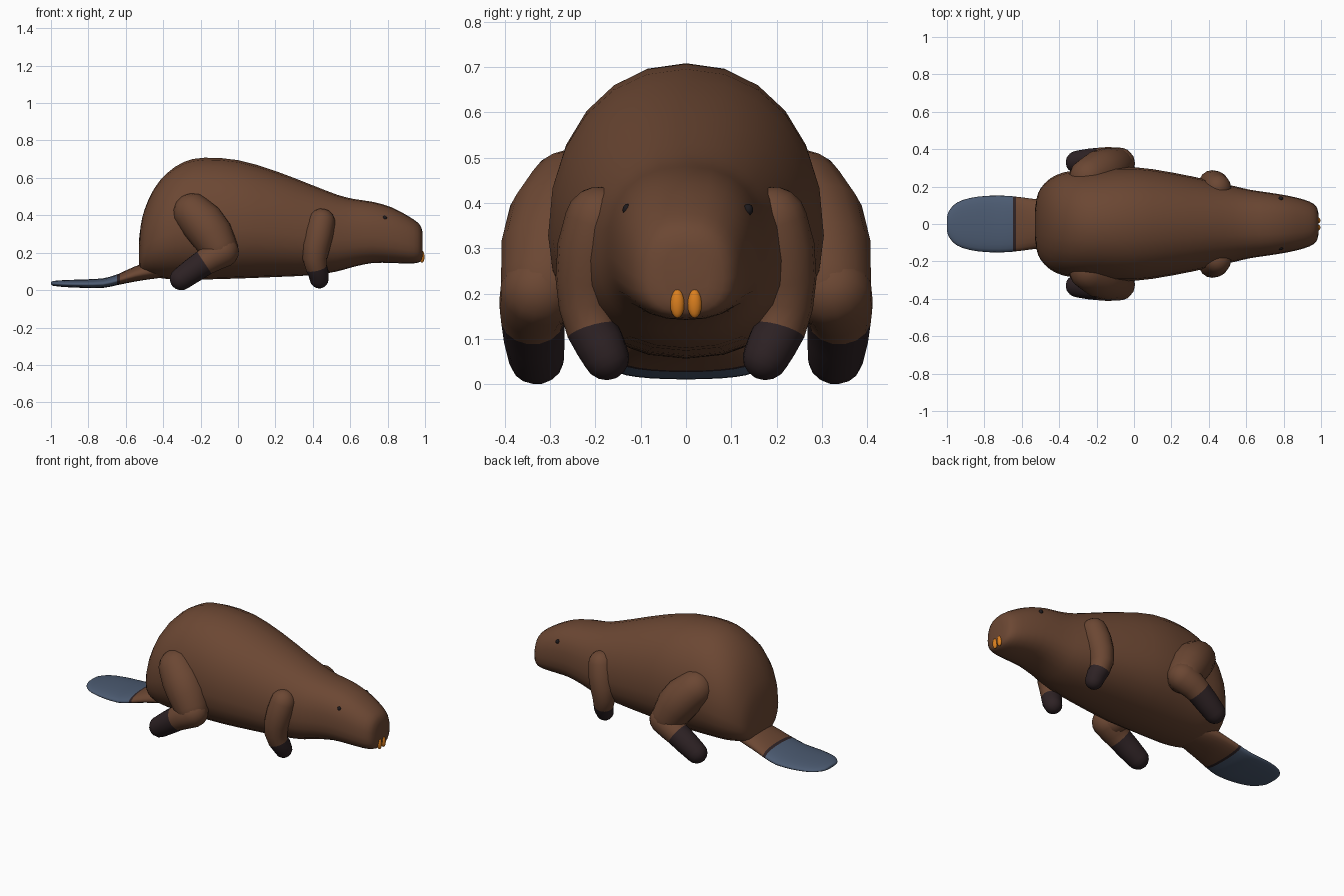
import bpy, bmesh, math
from mathutils import Vector

if "Cube" in bpy.data.objects:
    bpy.data.objects.remove(bpy.data.objects["Cube"])


def material(name, rgb):
    m = bpy.data.materials.new(name)
    m.diffuse_color = (*rgb, 1)
    m.use_nodes = True
    m.node_tree.nodes["Principled BSDF"].inputs["Base Color"].default_value = m.diffuse_color
    return m


BROWN = material("brown fur", (0.148, 0.063, 0.033))
DARK = material("dark paw", (0.027, 0.016, 0.018))
BLUE = material("slate tail", (0.071, 0.103, 0.165))
ORANGE = material("orange teeth", (0.70, 0.21, 0.013))
BLACK = material("black eye", (0.012, 0.01, 0.012))


def skin(name, rings, mats, pick=lambda i: 0):
    """Join rings of points into a closed smooth skin; pick gives each band's colour."""
    bm = bmesh.new()
    rows = [[bm.verts.new(p) for p in r] for r in rings]
    n = len(rows[0])
    for i, (a, b) in enumerate(zip(rows, rows[1:])):
        for k in range(n):
            f = bm.faces.new((a[k], a[(k + 1) % n], b[(k + 1) % n], b[k]))
            f.material_index = pick(i)
    bm.faces.new(rows[0]).material_index = pick(0)
    bm.faces.new(rows[-1]).material_index = pick(len(rows) - 2)
    bmesh.ops.recalc_face_normals(bm, faces=bm.faces)
    for f in bm.faces:
        f.smooth = True
    me = bpy.data.meshes.new(name)
    bm.to_mesh(me)
    bm.free()
    ob = bpy.data.objects.new(name, me)
    for m in mats:
        me.materials.append(m)
    bpy.context.collection.objects.link(ob)
    return ob


def spline(rows, steps):
    """Catmull-Rom through rows of numbers."""
    out = []
    for i in range(len(rows) - 1):
        a, b, c, d = (rows[max(0, min(len(rows) - 1, i + j))] for j in (-1, 0, 1, 2))
        for s in range(steps):
            t = s / steps
            out.append([q + 0.5 * t * (r - p + t * (2 * p - 5 * q + 4 * r - u + t * (3 * (q - r) + u - p)))
                        for p, q, r, u in zip(a, b, c, d)])
    return out + [list(rows[-1])]


def section(x, low, high, half, mid=0.42, n=24):
    """Egg-shaped ring across x, widest at the mid height, boxier toward the head."""
    z0 = low + mid * (high - low)
    e = 0.93 - 0.11 * max(0, min(1, (x - 0.4) / 0.3))
    ring = []
    for k in range(n):
        a = math.tau * k / n
        c, s = (math.copysign(abs(v) ** e, v) if abs(v) > 1e-6 else 0 for v in (math.cos(a), math.sin(a)))
        ring.append((x, half * c, z0 + s * (high - z0 if s > 0 else z0 - low)))
    return ring


def limb(name, path, side, mats, dark_from=99, n=16):
    """Round-ended tube through (x, y, z, radius) stations, dark from one station on."""
    pts = [Vector((p[0], p[1] * side, p[2])) for p in path]
    rad = [p[3] for p in path]
    last = len(pts) - 1
    stations = []
    for i, p in enumerate(pts):
        t = (pts[min(i + 1, last)] - pts[max(i - 1, 0)]).normalized()
        angles = [0]
        if i == 0:
            angles = [-85, -65, -45, -22, 0]
        elif i == last:
            angles = [0, 22, 45, 65, 85]
        for a in angles:
            a = math.radians(a)
            stations.append((p + t * rad[i] * math.sin(a), t, rad[i] * math.cos(a)))
    rings = []
    for c, t, r in stations:
        u = t.cross(Vector((0, 1, 0.2 * side))).normalized()
        v = t.cross(u)
        rings.append([c + r * (math.cos(math.tau * k / n) * u + math.sin(math.tau * k / n) * v)
                      for k in range(n)])
    return skin(name, rings, mats, lambda i: 1 if i >= dark_from + 4 else 0)


def bead(name, centre, size, mat):
    """Small smooth ellipsoid."""
    bm = bmesh.new()
    bmesh.ops.create_uvsphere(bm, u_segments=12, v_segments=8, radius=1)
    for f in bm.faces:
        f.smooth = True
    me = bpy.data.meshes.new(name)
    bm.to_mesh(me)
    bm.free()
    me.materials.append(mat)
    ob = bpy.data.objects.new(name, me)
    ob.location, ob.scale = centre, size
    bpy.context.collection.objects.link(ob)


# Body and head: x, underside, top, half width
BODY = [(-0.53, 0.13, 0.26, 0.07), (-0.52, 0.095, 0.345, 0.14), (-0.50, 0.08, 0.43, 0.19),
        (-0.45, 0.07, 0.54, 0.242), (-0.38, 0.06, 0.625, 0.275), (-0.29, 0.057, 0.685, 0.288),
        (-0.18, 0.057, 0.708, 0.296), (0.0, 0.062, 0.695, 0.304), (0.2, 0.07, 0.637, 0.276),
        (0.4, 0.08, 0.56, 0.235), (0.53, 0.1, 0.51, 0.204), (0.62, 0.125, 0.487, 0.183),
        (0.72, 0.145, 0.472, 0.168), (0.82, 0.145, 0.443, 0.152), (0.91, 0.142, 0.396, 0.130),
        (0.96, 0.146, 0.362, 0.108), (0.98, 0.158, 0.335, 0.082), (0.987, 0.18, 0.305, 0.05)]
skin("body", [section(*r) for r in spline(BODY, 2)], [BROWN])

# Tail: furry root, dark seam, flat blade
TAIL = [(-1.0, 0.031, 0.042, 0.035), (-0.992, 0.024, 0.048, 0.065), (-0.965, 0.02, 0.051, 0.1),
        (-0.92, 0.016, 0.054, 0.127), (-0.83, 0.012, 0.057, 0.147), (-0.72, 0.012, 0.063, 0.152),
        (-0.646, 0.027, 0.084, 0.148), (-0.63, 0.03, 0.091, 0.146), (-0.55, 0.046, 0.127, 0.136),
        (-0.47, 0.058, 0.155, 0.124), (-0.38, 0.07, 0.18, 0.1)]
skin("tail", [section(*r, mid=0.4) for r in spline(TAIL, 2)], [BLUE, DARK, BROWN],
     lambda i: 0 if i < 12 else 1 if i < 14 else 2)

# Paired legs, eyes and teeth
THIGH = [(-0.24, 0.25, 0.412, 0.107), (-0.188, 0.275, 0.36, 0.118), (-0.136, 0.295, 0.29, 0.115),
         (-0.1, 0.31, 0.225, 0.1)]
SHIN = [(-0.08, 0.325, 0.205, 0.085), (-0.14, 0.336, 0.172, 0.077), (-0.18, 0.338, 0.147, 0.071),
        (-0.24, 0.335, 0.106, 0.068), (-0.303, 0.33, 0.061, 0.062)]
ARM = [(0.446, 0.193, 0.362, 0.074), (0.433, 0.208, 0.30, 0.076), (0.418, 0.215, 0.23, 0.073),
       (0.411, 0.214, 0.17, 0.066), (0.42, 0.206, 0.118, 0.057), (0.431, 0.19, 0.088, 0.055),
       (0.434, 0.176, 0.06, 0.051)]
for s, label in ((-1, "right"), (1, "left")):
    limb("thigh_" + label, THIGH, s, [BROWN])
    limb("hind_foot_" + label, SHIN, s, [BROWN, DARK], 2)
    limb("front_leg_" + label, ARM, s, [BROWN, DARK], 4)
    bead("eye_" + label, (0.785, s * 0.133 + 0.004, 0.385), (0.012, 0.011, 0.013), BLACK)
    bead("tooth_" + label, (0.984, s * 0.019, 0.178), (0.013, 0.016, 0.032), ORANGE)
